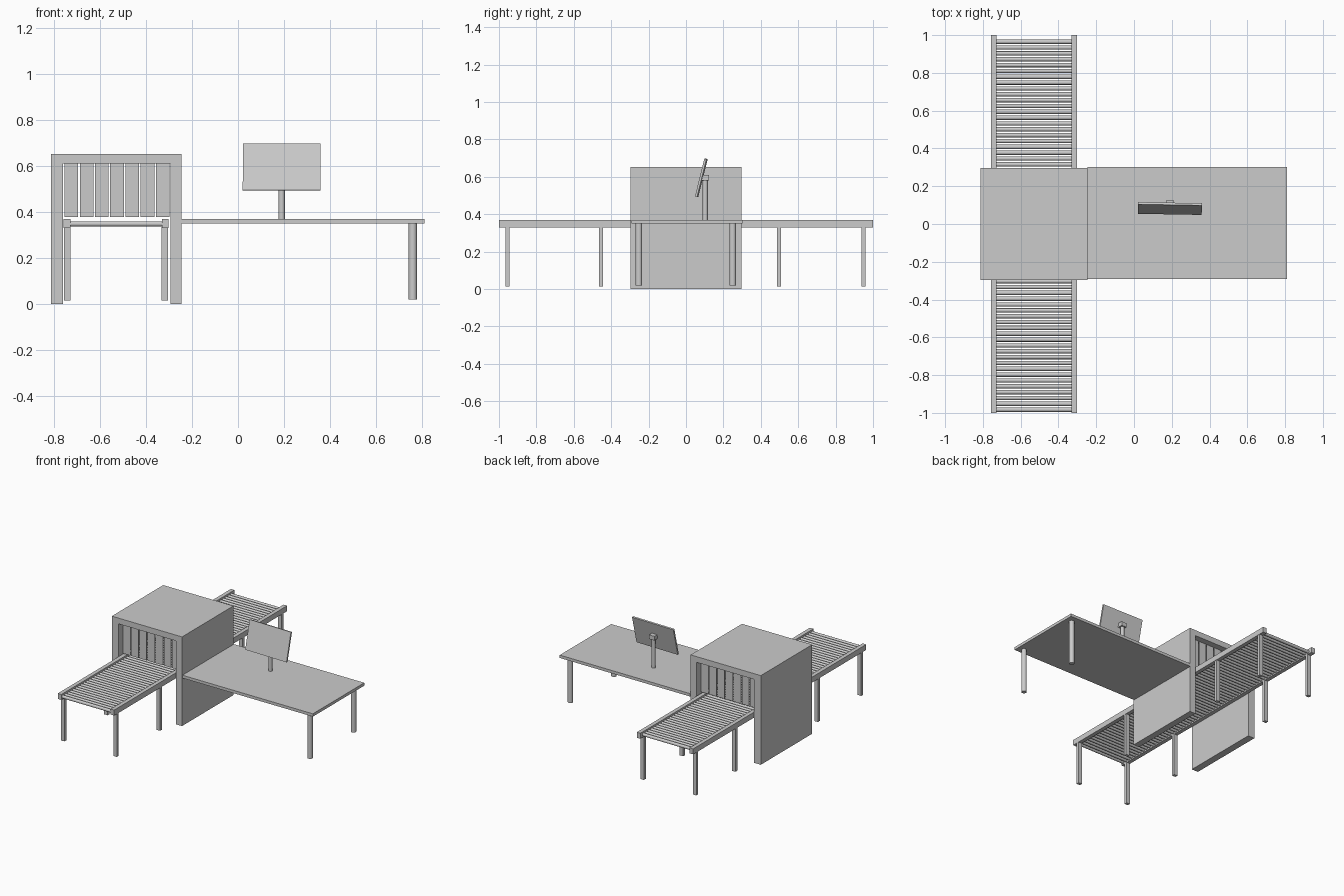
import bpy, bmesh
from math import radians

if "Cube" in bpy.data.objects:
    bpy.data.objects.remove(bpy.data.objects["Cube"])


def finish(name, bm):
    bmesh.ops.recalc_face_normals(bm, faces=bm.faces)
    me = bpy.data.meshes.new(name)
    bm.to_mesh(me)
    bm.free()
    ob = bpy.data.objects.new(name, me)
    bpy.context.collection.objects.link(ob)
    return ob


def box(name, x0, x1, y0, y1, z0, z1):
    bm = bmesh.new()
    bmesh.ops.create_cube(bm, size=1)
    for v in bm.verts:
        v.co = ((x0 + x1) / 2 + v.co.x * (x1 - x0),
                (y0 + y1) / 2 + v.co.y * (y1 - y0),
                (z0 + z1) / 2 + v.co.z * (z1 - z0))
    return finish(name, bm)


def rod(name, radius, length, loc, rot=(0, 0, 0), sides=16):
    bpy.ops.mesh.primitive_cylinder_add(vertices=sides, radius=radius, depth=length,
                                        location=loc, rotation=rot)
    ob = bpy.context.object
    ob.name = name
    bpy.ops.object.shade_smooth_by_angle(angle=radians(40))
    return ob


# Scanner tunnel: upside-down U profile extruded along y
profile = [(-0.813, 0), (-0.813, 0.652), (-0.245, 0.652), (-0.245, 0),
           (-0.293, 0), (-0.293, 0.61), (-0.76, 0.61), (-0.76, 0)]
bm = bmesh.new()
face = bm.faces.new([bm.verts.new((x, -0.297, z)) for x, z in profile])
ext = bmesh.ops.extrude_face_region(bm, geom=[face])
bmesh.ops.translate(bm, vec=(0, 0.594, 0),
                    verts=[g for g in ext["geom"] if isinstance(g, bmesh.types.BMVert)])
finish("scanner_tunnel", bm)

# Curtain strips at both openings
for side, y in (("front", -0.25), ("back", 0.25)):
    for i in range(7):
        x = -0.754 + i * 0.0662
        box(f"{side}_curtain_strip", x, x + 0.059, y - 0.002, y + 0.002, 0.378, 0.611)

# Conveyor rails
box("left_rail", -0.758, -0.729, -1, 1, 0.33, 0.37)
box("right_rail", -0.331, -0.302, -1, 1, 0.33, 0.37)

# Conveyor rollers
count = 64
for i in range(count):
    y = -0.983 + i * 1.948 / (count - 1)
    rod("roller", 0.0115, 0.404, (-0.53, y, 0.348), (0, radians(90), 0), 14)

# Conveyor legs
for y in (-0.955, -0.455, 0.497, 0.95):
    for x in (-0.742, -0.318):
        box("conveyor_leg", x - 0.014, x + 0.014, y - 0.011, y + 0.011, 0.014, 0.335)

# Side table and its round legs
box("table_top", -0.245, 0.81, -0.292, 0.302, 0.349, 0.37)
for y in (-0.252, 0.25):
    rod("table_leg", 0.018, 0.332, (0.76, y, 0.186), sides=20)

# Monitor: post, mount block and tilted screen
rod("monitor_post", 0.0135, 0.22, (0.19, 0.103, 0.48))
box("monitor_mount", 0.17, 0.212, 0.082, 0.124, 0.58, 0.61)
screen = box("monitor_screen", -0.169, 0.169, -0.006, 0.006, -0.104, 0.104)
screen.location = (0.19, 0.082, 0.595)
screen.rotation_euler = (radians(-14), 0, radians(-1))
